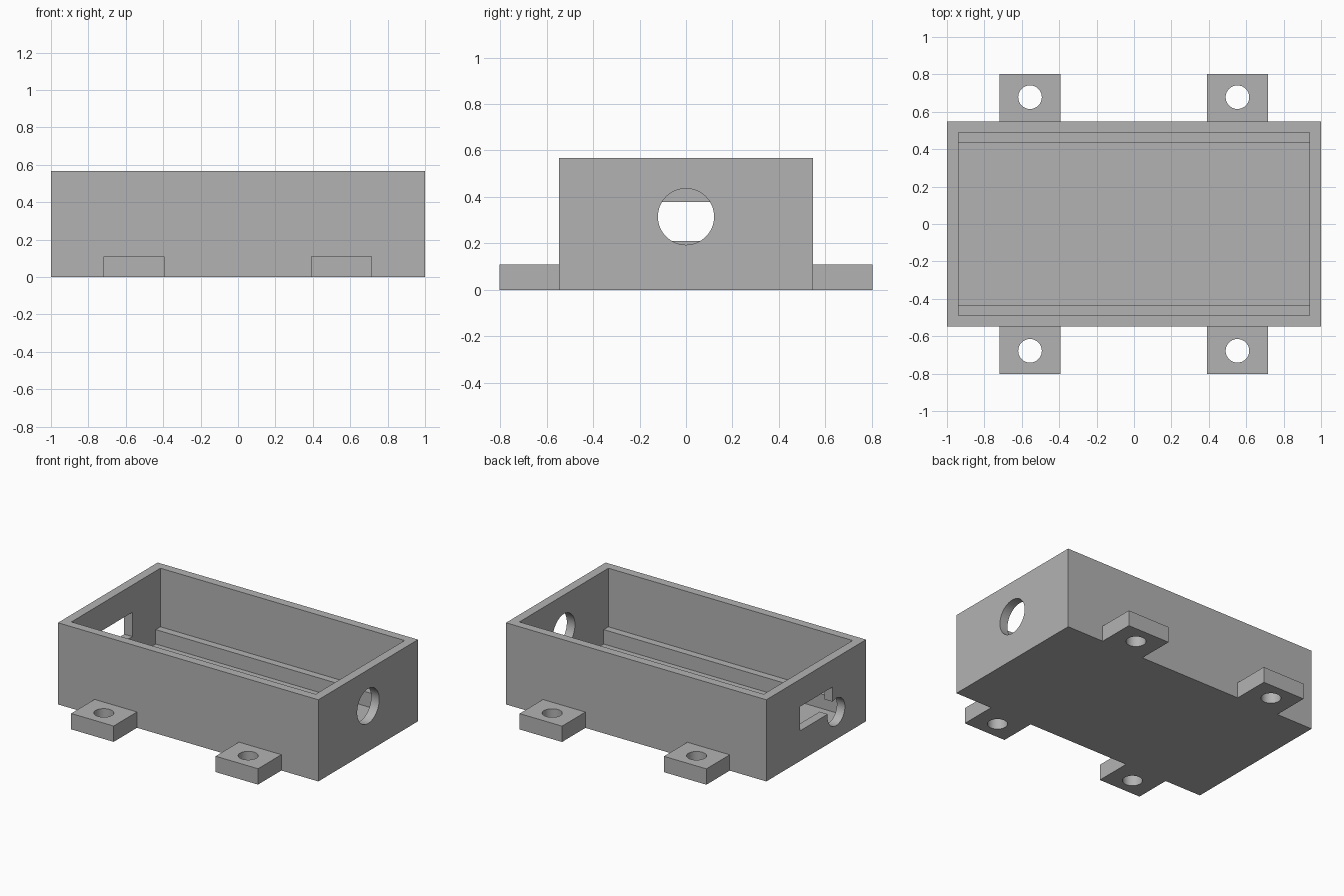
import bpy

cube = bpy.data.objects.get("Cube")
if cube:
    bpy.data.objects.remove(cube, do_unlink=True)

# Single grey material
grey = bpy.data.materials.new("plain grey")
grey.use_nodes = True
colour = (0.45, 0.45, 0.45, 1)
grey.diffuse_color = colour
grey.node_tree.nodes["Principled BSDF"].inputs["Base Color"].default_value = colour


def box(name, low, high):
    """Axis-aligned box between two corners."""
    bpy.ops.mesh.primitive_cube_add(size=1)
    ob = bpy.context.object
    ob.name = name
    ob.location = [(a + b) / 2 for a, b in zip(low, high)]
    ob.scale = [b - a for a, b in zip(low, high)]
    bpy.ops.object.transform_apply(location=True, rotation=False, scale=True)
    ob.data.materials.append(grey)
    return ob


def cylinder(name, centre, radius, depth, turn=0):
    """Round cutter, upright or turned about y to lie along x."""
    bpy.ops.mesh.primitive_cylinder_add(vertices=64, radius=radius, depth=depth,
                                        location=centre, rotation=(0, turn, 0))
    ob = bpy.context.object
    ob.name = name
    bpy.ops.object.transform_apply(location=True, rotation=True, scale=True)
    ob.data.materials.append(grey)
    return ob


def combine(target, tool, operation):
    """Apply a boolean and discard the tool object."""
    mod = target.modifiers.new(operation.lower(), "BOOLEAN")
    mod.operation, mod.solver, mod.object = operation, "EXACT", tool
    bpy.ops.object.select_all(action="DESELECT")
    bpy.context.view_layer.objects.active = target
    target.select_set(True)
    bpy.ops.object.modifier_apply(modifier=mod.name)
    bpy.data.objects.remove(tool, do_unlink=True)


HALF_W, HEIGHT, FLOOR = 0.547, 0.567, 0.06
IN_L, IN_W = 0.938, 0.488
QUARTER_TURN = 1.5707963

# Open-topped tray
case = box("enclosure", (-1, -HALF_W, 0), (1, HALF_W, HEIGHT))
combine(case, box("cavity", (-IN_L, -IN_W, FLOOR), (IN_L, IN_W, 1)), "DIFFERENCE")

# Support ledges along the long inner walls, sunk slightly into wall and floor
for side in (-1, 1):
    ys = sorted((side * 0.437, side * 0.51))
    combine(case, box("ledge", (-0.96, ys[0], 0.03), (0.96, ys[1], 0.16)), "UNION")

# Four mounting lugs with screw holes
for x in (-0.556, 0.553):
    for side in (-1, 1):
        ys = sorted((side * 0.52, side * 0.803))
        lug = box("lug", (x - 0.163, ys[0], 0), (x + 0.163, ys[1], 0.11))
        combine(lug, cylinder("screw_hole", (x, side * 0.678, 0.05), 0.063, 0.4), "DIFFERENCE")
        combine(case, lug, "UNION")

# Large round cable hole on the left end
combine(case, cylinder("cable_hole", (1, 0, 0.315), 0.121, 0.4, QUARTER_TURN), "DIFFERENCE")

# Rectangular port and overlapping small round hole on the right end
combine(case, box("port", (-1.2, -0.18, 0.21), (-0.8, 0.18, 0.378)), "DIFFERENCE")
combine(case, cylinder("small_hole", (-1, -0.22, 0.19), 0.095, 0.3, QUARTER_TURN), "DIFFERENCE")

# Smooth the round walls, keep box edges sharp
bpy.ops.object.select_all(action="DESELECT")
case.select_set(True)
bpy.context.view_layer.objects.active = case
bpy.ops.object.shade_smooth_by_angle(angle=0.52)
